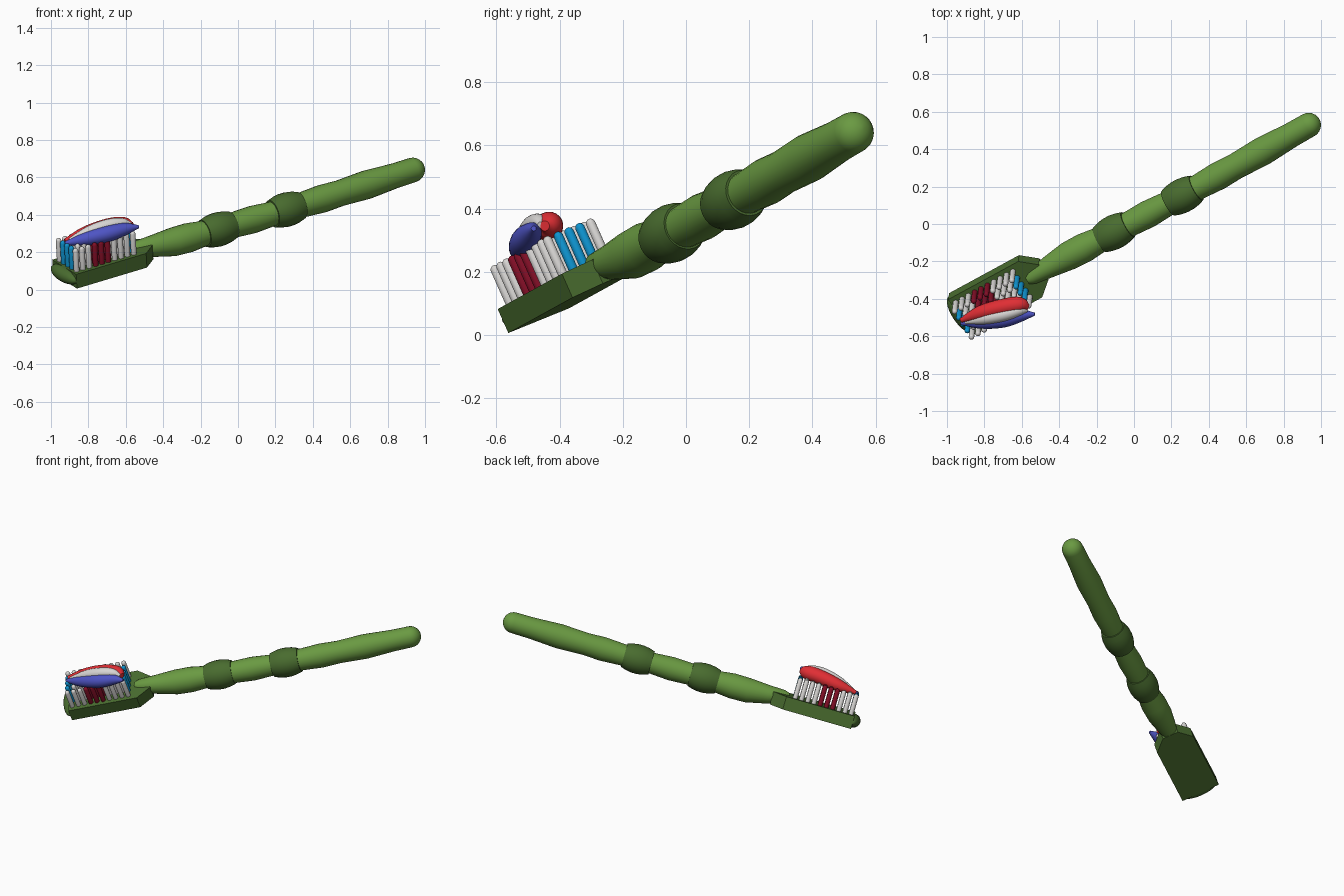
import bpy, bmesh, math
from mathutils import Vector

if "Cube" in bpy.data.objects:
    bpy.data.objects.remove(bpy.data.objects["Cube"])

# Brush frame: D along handle, W across head (towards front), U along bristles
O = Vector((-0.927, -0.483, 0.083))
D = Vector((1.854, 1.008, 0.555)).normalized()
U = Vector((-0.06, -0.41, 0.91))
U = (U - D * U.dot(D)).normalized()
W = D.cross(U).normalized()


def P(s, w=0.0, u=0.0):
    return O + D * s + W * w + U * u


def mat(name, r, g, b):
    m = bpy.data.materials.new(name)
    lin = [((c / 255 + 0.055) / 1.055) ** 2.4 for c in (r, g, b)]
    m.diffuse_color = (*lin, 1)
    m.use_nodes = True
    m.node_tree.nodes["Principled BSDF"].inputs["Base Color"].default_value = m.diffuse_color
    return m


GREEN = mat("leaf green", 106, 154, 66)
DARK = mat("dark green", 73, 108, 47)
WHITE = mat("bristle white", 216, 214, 212)
MAROON = mat("dark red", 130, 14, 38)
CYAN = mat("bright blue", 14, 148, 208)
RED = mat("paste red", 224, 46, 52)
BLUE = mat("paste blue", 78, 84, 196)


def finish(name, bm, material, smooth=True):
    bmesh.ops.recalc_face_normals(bm, faces=bm.faces[:])
    me = bpy.data.meshes.new(name)
    bm.to_mesh(me)
    bm.free()
    me.materials.append(material)
    ob = bpy.data.objects.new(name, me)
    bpy.context.collection.objects.link(ob)
    if smooth:
        bpy.ops.object.select_all(action='DESELECT')
        ob.select_set(True)
        bpy.context.view_layer.objects.active = ob
        bpy.ops.object.shade_smooth_by_angle(angle=math.radians(50))
    return ob


def tube(bm, stations, n=24):
    """Skin circles along (point, radius) stations, capped at both ends."""
    rings = []
    last = len(stations) - 1
    for i, (p, r) in enumerate(stations):
        t = (stations[min(i + 1, last)][0] - stations[max(i - 1, 0)][0]).normalized()
        a = (U - t * U.dot(t))
        a = a.normalized() if a.length > 0.1 else (W - t * W.dot(t)).normalized()
        b = t.cross(a)
        rings.append([bm.verts.new(p + (a * math.cos(k * math.tau / n) + b * math.sin(k * math.tau / n)) * r)
                      for k in range(n)])
    for q, r in zip(rings, rings[1:]):
        for k in range(n):
            bm.faces.new((q[k], q[(k + 1) % n], r[(k + 1) % n], r[k]))
    bm.faces.new(rings[0])
    bm.faces.new(rings[-1])


def spline(pts, sub=6):
    """Catmull-Rom through (x, y, z, r) points."""
    v = [Vector(p) for p in pts]
    v = [v[0] * 2 - v[1]] + v + [v[-1] * 2 - v[-2]]
    out = []
    for i in range(1, len(v) - 2):
        a, b, c, d = v[i - 1:i + 3]
        for k in range(sub):
            t = k / sub
            out.append((b * 2 + (c - a) * t + (a * 2 - b * 5 + c * 4 - d) * t ** 2
                        + (b * 3 - a - c * 3 + d) * t ** 3) / 2)
    out.append(v[-2])
    return [(q.to_3d() if len(q) == 3 else Vector(q[:3]), max(q[3], 0.004)) for q in out]


def sag(s):
    return Vector((0, -0.010, -0.010)) * math.sin(math.pi * min(max((s - 0.6) / 1.6, 0), 1))


# Handle: gently swelling stem with a rounded end
prof = [(0.42, 0.022, 0.032), (0.45, 0.04, 0.025), (0.55, 0.058, 0.01), (0.68, 0.077, 0),
        (0.78, 0.079, 0), (0.88, 0.068, 0), (1.05, 0.068, 0), (1.18, 0.074, 0),
        (1.30, 0.066, 0), (1.50, 0.068, 0), (1.62, 0.075, 0), (1.73, 0.070, 0),
        (1.90, 0.077, 0), (2.08, 0.067, 0), (2.19, 0.066, 0)]
stations = [(P(s, 0, u) + sag(s), r) for s, r, u in prof]
for k in range(1, 7):
    a = k / 6 * math.radians(86)
    stations.append((P(2.19 + 0.066 * math.sin(a)), 0.066 * math.cos(a)))
bm = bmesh.new()
tube(bm, stations)
finish("handle", bm, GREEN)

# Two barrel-shaped grip rings
for i, s in enumerate((0.965, 1.395)):
    bm = bmesh.new()
    tube(bm, [(P(s + t * 0.088) + sag(s), 0.092 - 0.017 * t * t)
              for t in (-1, -0.6, -0.2, 0.2, 0.6, 1)])
    finish(f"grip_ring_{i + 1}", bm, DARK)

# Head plate with tapered neck end
H = 0.0415
outline = [(0, -0.122), (0.44, -0.122), (0.525, -0.05), (0.525, 0.05), (0.44, 0.122), (0, 0.122)]
bm = bmesh.new()
lo = [bm.verts.new(P(s, w, -H)) for s, w in outline]
hi = [bm.verts.new(P(s, w, H)) for s, w in outline]
bm.faces.new(lo)
bm.faces.new(hi)
for k in range(6):
    j = (k + 1) % 6
    bm.faces.new((lo[k], lo[j], hi[j], hi[k]))
finish("head_plate", bm, DARK, smooth=False)

# Rounded nose of the head
bm = bmesh.new()
bmesh.ops.create_uvsphere(bm, u_segments=24, v_segments=14, radius=1)
for v in bm.verts:
    v.co = P(v.co.x * 0.045, v.co.z * 0.121, v.co.y * H)
finish("head_nose", bm, DARK)

# Bristles: maroon middle band, blue end tufts, the rest white
groups = {"white_bristles": (WHITE, []), "dark_red_bristles": (MAROON, []),
          "blue_bristles": (CYAN, [])}
for i in range(10):
    for j in range(5):
        key = "white_bristles"
        if i in (3, 4, 5):
            key = "dark_red_bristles"
        elif i in (0, 9) and j in (1, 2, 3):
            key = "blue_bristles"
        groups[key][1].append((0.025 + 0.04 * i, -0.086 + 0.043 * j))
for name, (m, spots) in groups.items():
    bm = bmesh.new()
    for s, w in spots:
        tube(bm, [(P(s, w, u), r) for u, r in
                  ((0.03, 0.015), (0.160, 0.015), (0.168, 0.012), (0.173, 0.005))], 12)
    finish(name, bm, m)

# Toothpaste: three merged stripes swept over the bristles
stripes = {
    "blue_paste": (BLUE, [(-.925, -.53, .247, .01), (-.82, -.525, .27, .035), (-.70, -.51, .298, .044),
                          (-.60, -.488, .325, .032), (-.53, -.482, .337, .008)]),
    "red_paste": (RED, [(-.925, -.515, .26, .012), (-.82, -.475, .298, .038), (-.70, -.445, .335, .045),
                        (-.61, -.432, .347, .042), (-.565, -.447, .345, .016)]),
    "white_paste": (WHITE, [(-.90, -.525, .265, .01), (-.80, -.507, .308, .03), (-.70, -.487, .342, .034),
                            (-.62, -.465, .355, .028), (-.57, -.46, .348, .01)]),
}
for name, (m, pts) in stripes.items():
    bm = bmesh.new()
    tube(bm, spline(pts), 20)
    finish(name, bm, m)
